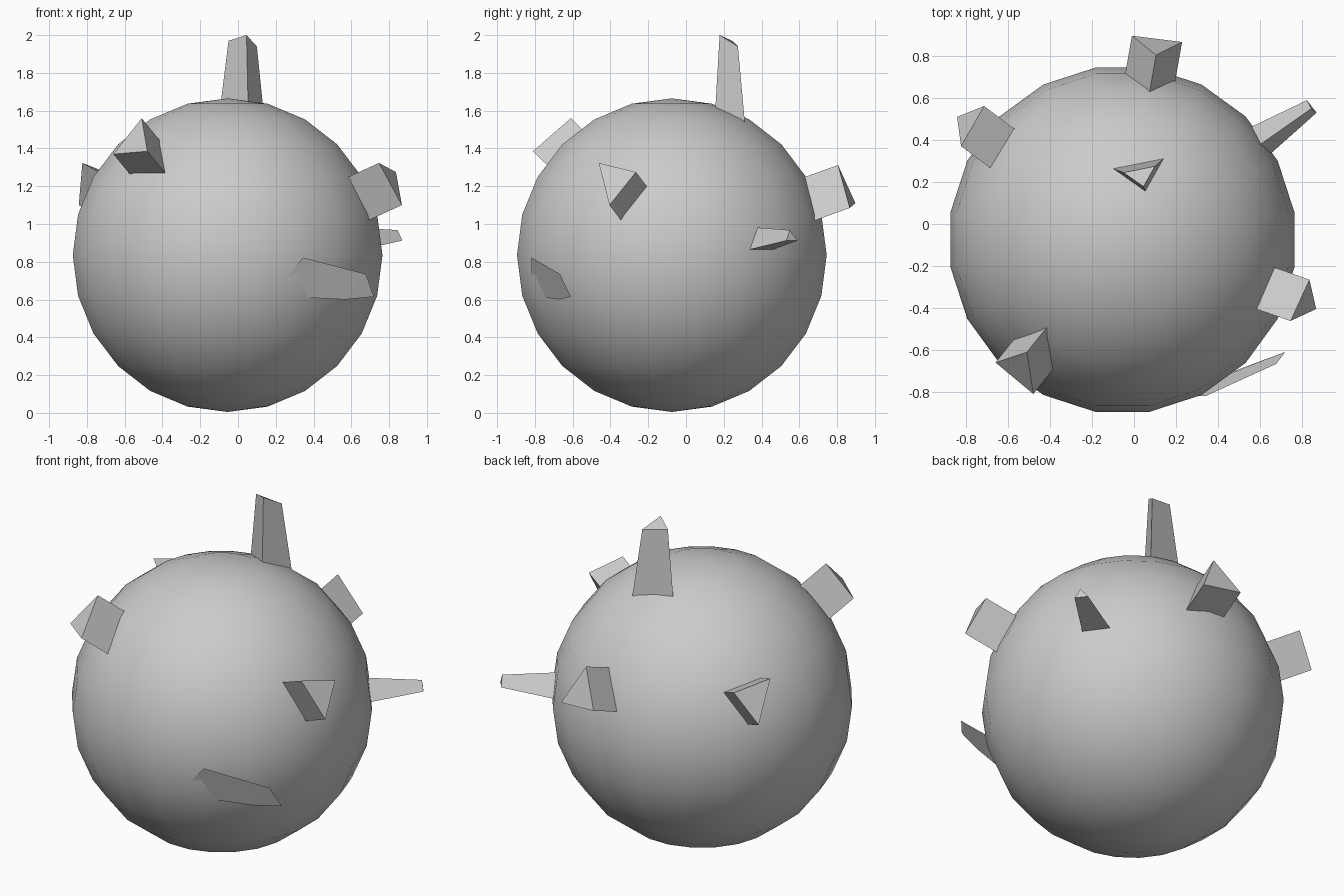
import bpy, bmesh
from math import radians
from mathutils import Vector

if "Cube" in bpy.data.objects:
    bpy.data.objects.remove(bpy.data.objects["Cube"])

CENTRE = Vector((-0.055, -0.075, 0.835))
RADIUS = 0.83


def spike(name, tip, base, scale):
    """Three-sided spike: tip triangle, base centre, base size relative to tip."""
    tip = [Vector(p) for p in tip]
    mid = sum(tip, Vector()) / 3
    foot = [base + (p - mid) * scale for p in tip]
    bm = bmesh.new()
    t = [bm.verts.new(p) for p in tip]
    f = [bm.verts.new(p) for p in foot]
    bm.faces.new(t)
    bm.faces.new(f[::-1])
    for i in range(3):
        j = (i + 1) % 3
        bm.faces.new((t[i], f[i], f[j], t[j]))
    bmesh.ops.recalc_face_normals(bm, faces=bm.faces[:])
    mesh = bpy.data.meshes.new(name)
    bm.to_mesh(mesh)
    bm.free()
    bpy.context.collection.objects.link(bpy.data.objects.new(name, mesh))


def stud(name, tip):
    """Straight triangular prism pointing away from the ball centre."""
    mid = sum((Vector(p) for p in tip), Vector()) / 3
    spike(name, tip, mid + (CENTRE - mid).normalized() * 0.28, 1.0)


# Smooth round body
bpy.ops.mesh.primitive_uv_sphere_add(segments=20, ring_count=12, radius=RADIUS,
                                     location=CENTRE, rotation=(0, 0, radians(9)))
bpy.context.object.name = "ball_body"
bpy.ops.object.shade_smooth()

# Straight studs around the upper half
stud("stud_front_left", [(-0.66, -0.66, 1.37), (-0.51, -0.61, 1.56), (-0.48, -0.81, 1.385)])
stud("stud_front_right", [(0.746, -0.462, 1.323), (0.836, -0.265, 1.275), (0.868, -0.405, 1.10)])
stud("stud_back_left", [(-0.824, 0.371, 1.323), (-0.843, 0.51, 1.10), (-0.714, 0.562, 1.28)])
stud("stud_back", [(-0.01, 0.897, 1.11), (0.229, 0.867, 1.085), (0.105, 0.805, 1.312)])

# Tapered spikes
spike("spike_top", [(-0.05, 0.245, 1.97), (0.045, 0.178, 2.0), (0.10, 0.275, 1.94)],
      Vector((0.032, 0.245, 1.55)), 1.65)
spike("spike_right", [(0.845, 0.55, 0.968), (0.824, 0.59, 0.912), (0.87, 0.53, 0.912)],
      Vector((0.60, 0.39, 0.903)), 2.1)
spike("spike_front_low", [(0.677, -0.667, 0.735), (0.72, -0.61, 0.615), (0.566, -0.667, 0.60)],
      Vector((0.31, -0.79, 0.695)), 1.5)
